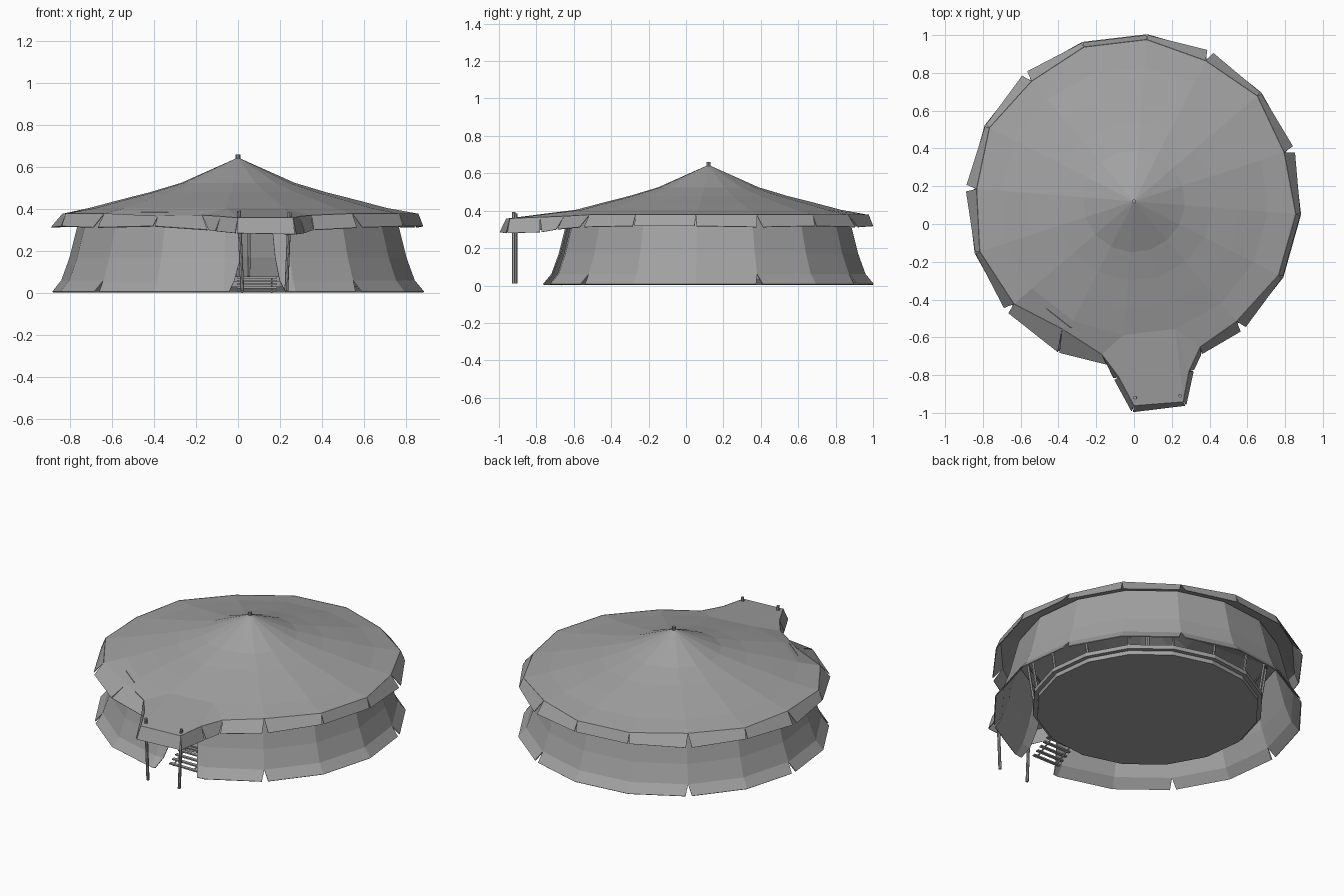
import bpy, bmesh, math
from mathutils import Vector

if "Cube" in bpy.data.objects:
    bpy.data.objects.remove(bpy.data.objects["Cube"], do_unlink=True)

canvas = bpy.data.materials.new("grey_canvas")
canvas.use_nodes = True
canvas.diffuse_color = (0.36, 0.36, 0.36, 1)
canvas.node_tree.nodes["Principled BSDF"].inputs["Base Color"].default_value = canvas.diffuse_color

SIDES = 16
CENTRE_Y = 0.12
SLITS = (2, 4, 6, 10, 13, 15)  # corners where the cloth is split
DOOR = 8                       # wall panel with the entrance
LEFT, RIGHT = 7, 10            # ring corners on each side of the porch


def ring_point(k, r, z):
    """Point on the tent ring; corner 0 lies just beside the back."""
    a = math.radians(85.5 + k * 360 / SIDES)
    return Vector((r * math.cos(a), CENTRE_Y + r * math.sin(a), z))


def build(name, verts, faces, thickness=0):
    mesh = bpy.data.meshes.new(name)
    mesh.from_pydata([tuple(v) for v in verts], [], faces)
    bm = bmesh.new()
    bm.from_mesh(mesh)
    bmesh.ops.remove_doubles(bm, verts=bm.verts, dist=0.0005)
    bm.to_mesh(mesh)
    bm.free()
    mesh.materials.append(canvas)
    obj = bpy.data.objects.new(name, mesh)
    bpy.context.collection.objects.link(obj)
    if thickness:
        mod = obj.modifiers.new("cloth", "SOLIDIFY")
        mod.thickness = thickness
        mod.offset = 0


def rod(name, a, b, r, sides=8, turn=0):
    a, b = Vector(a), Vector(b)
    bpy.ops.mesh.primitive_cylinder_add(vertices=sides, radius=r, depth=(b - a).length, location=(a + b) / 2)
    obj = bpy.context.object
    obj.name = name
    if turn:
        obj.rotation_euler.z = turn
    else:
        obj.rotation_mode = "QUATERNION"
        obj.rotation_quaternion = (b - a).to_track_quat("Z", "Y")
    obj.data.materials.append(canvas)


# Roof: cone rings, then a rim that runs out into the porch at the front
roof_rings = [(0.27, 0.525), (0.42, 0.48), (0.57, 0.442), (0.71, 0.405)]
verts = [Vector((0, CENTRE_Y, 0.645))]
faces = [(0, 1 + k, 1 + (k + 1) % SIDES) for k in range(SIDES)]
for i, (r, z) in enumerate(roof_rings):
    verts += [ring_point(k, r, z) for k in range(SIDES)]
    if i:
        a, b = 1 + (i - 1) * SIDES, 1 + i * SIDES
        for k in range(SIDES):
            n = (k + 1) % SIDES
            faces.append((a + k, b + k, b + n, a + n))

inner = 1 + (len(roof_rings) - 1) * SIDES
R, rim, hem, gaps = {}, [], [], []


def add_rim(key, top, bottom, gap):
    R[key] = len(verts) + len(rim)
    rim.append(Vector(top))
    hem.append(Vector(bottom))
    gaps.append(gap)


for k in range(RIGHT, RIGHT + SIDES - 2):
    c = k % SIDES
    if c == LEFT:
        add_rim(c, (-0.38, -0.555, 0.366), (-0.40, -0.68, 0.318), 0.005)
    elif c in SLITS:
        add_rim(c, ring_point(c, 0.835, 0.378), ring_point(c, 0.893, 0.312), 0.018)
    else:
        add_rim(c, ring_point(c, 0.858, 0.378), ring_point(c, 0.882, 0.318), 0.005)
porch = {
    "A": ((-0.17, -0.69, 0.370), (-0.14, -0.745, 0.30)),
    "B": ((-0.08, -0.81, 0.365), (-0.105, -0.82, 0.295)),
    "C": ((0.00, -0.96, 0.358), (-0.01, -0.995, 0.285)),
    "D": ((0.26, -0.94, 0.358), (0.275, -0.96, 0.28)),
    "E": ((0.29, -0.78, 0.365), (0.315, -0.775, 0.285)),
    "F": ((0.35, -0.65, 0.370), (0.355, -0.69, 0.30)),
}
for key, (top, bottom) in porch.items():
    add_rim(key, top, bottom, 0.005)
verts += rim
for k in range(RIGHT, RIGHT + SIDES - 3):
    c, n = k % SIDES, (k + 1) % SIDES
    faces.append((inner + c, R[c], R[n], inner + n))
I = [inner + k for k in range(LEFT, RIGHT + 1)]
faces += [
    (I[0], R[LEFT], R["A"], I[1]), (I[1], R["A"], R["B"]), (I[1], R["B"], R["C"]),
    (I[1], R["C"], R["D"], I[2]), (I[2], R["D"], R["E"]), (I[2], R["E"], R["F"]),
    (I[2], R["F"], R[RIGHT], I[3]),
]
build("roof", verts, faces)

# Valance: one hanging flap per rim edge, parted at the lower corners
vv, vf = [], []
for i in range(len(rim)):
    j = (i + 1) % len(rim)
    along = (hem[j] - hem[i]).normalized()
    n = len(vv)
    vv += [rim[i], rim[j], hem[j] - along * gaps[j], hem[i] + along * gaps[i]]
    vf.append((n, n + 3, n + 2, n + 1))
build("valance", vv, vf, 0.004)

# Wall: flared panels with slits at the hem and a door gap in front
wall_levels = [(0.745, 0.385), (0.765, 0.31), (0.80, 0.17), (0.84, 0.06), (0.885, 0.006)]
door_left = [0.30, 0.27, 0.24, 0.15, 0.08]
door_right = [0.72, 0.75, 0.77, 0.81, 0.86]
wv, wf = [], []


def wall_panel(k, t0, t1):
    n = len(wv)
    for i, (r, z) in enumerate(wall_levels):
        a, b = ring_point(k, r, z), ring_point(k + 1, r, z)
        wv.extend([a.lerp(b, t0[i]), a.lerp(b, t1[i])])
    for i in range(len(wall_levels) - 1):
        p = n + 2 * i
        wf.append((p, p + 2, p + 3, p + 1))


closed = len(wall_levels) - 1
for k in range(SIDES):
    t0 = [0] * closed + [0.055 if k in SLITS else 0]
    t1 = [1] * closed + [0.945 if k + 1 in SLITS else 1]
    if k == DOOR:
        wall_panel(k, t0, door_left)
        wall_panel(k, door_right, t1)
    else:
        wall_panel(k, t0, t1)
build("wall", wv, wf, 0.006)

# Raised floor in two layers, corners lined up with the wall
for name, r, z0, z1 in (("floor_base", 0.635, 0.03, 0.055), ("floor_deck", 0.66, 0.055, 0.08)):
    rod(name, (0, CENTRE_Y, z0), (0, CENTRE_Y, z1), r, SIDES, math.radians(-4.5))

# Poles: centre, perimeter with eave beams, and porch posts
rod("centre_pole", (0, CENTRE_Y, 0.08), (0, CENTRE_Y, 0.66), 0.011)
for k in range(SIDES):
    if k not in (DOOR, DOOR + 1):
        rod("wall_pole", ring_point(k, 0.645, 0.08), ring_point(k, 0.69, 0.395), 0.008, 6)
    rod("eave_beam", ring_point(k, 0.69, 0.385), ring_point(k + 1, 0.69, 0.385), 0.006, 6)
rod("porch_post_right", (0.02, -0.92, 0.01), (0.005, -0.92, 0.392), 0.009)
rod("porch_post_left", (0.23, -0.91, 0.01), (0.245, -0.91, 0.385), 0.009)

# Entrance steps: slats on two stringers
for i in range(5):
    bpy.ops.mesh.primitive_cube_add(size=1, location=(0.09, -0.545 - i * 0.03, 0.075 - i * 0.016))
    slat = bpy.context.object
    slat.name = "step_slat"
    slat.scale = (0.19, 0.02, 0.008)
    slat.data.materials.append(canvas)
for x in (0.02, 0.16):
    rod("step_stringer", (x, -0.535, 0.073), (x, -0.67, 0.005), 0.005, 6)
